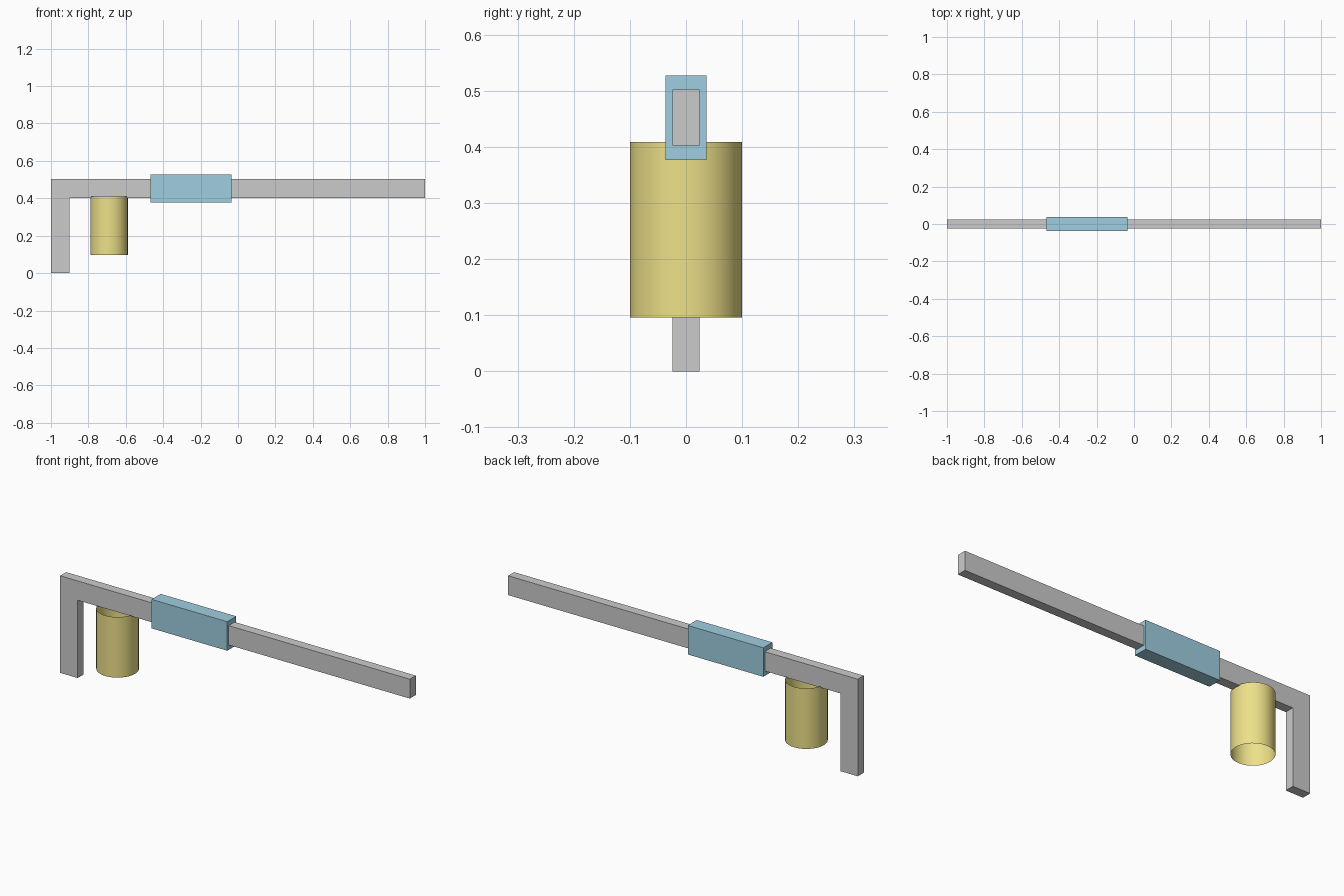
import bpy
import bmesh

if "Cube" in bpy.data.objects:
    bpy.data.objects.remove(bpy.data.objects["Cube"])


def finish(name, bm, color=None, smooth=False):
    mesh = bpy.data.meshes.new(name)
    bm.normal_update()
    bm.to_mesh(mesh)
    bm.free()
    obj = bpy.data.objects.new(name, mesh)
    bpy.context.collection.objects.link(obj)
    for p in mesh.polygons:
        p.use_smooth = smooth
    if color:
        mat = bpy.data.materials.new(name + "_color")
        mat.diffuse_color = color
        mat.use_nodes = True
        mat.node_tree.nodes["Principled BSDF"].inputs["Base Color"].default_value = mat.diffuse_color
        mesh.materials.append(mat)
    return obj


def extrude_profile(name, points, half_width, color=None):
    """Extrude an xz outline symmetrically about y = 0."""
    bm = bmesh.new()
    face = bm.faces.new([bm.verts.new((x, -half_width, z)) for x, z in points])
    ext = bmesh.ops.extrude_face_region(bm, geom=[face])
    moved = [v for v in ext["geom"] if isinstance(v, bmesh.types.BMVert)]
    bmesh.ops.translate(bm, verts=moved, vec=(0, 2 * half_width, 0))
    bmesh.ops.recalc_face_normals(bm, faces=bm.faces)
    return finish(name, bm, color)


# Long bar with a downturned leg
extrude_profile("bent_bar", [(-1, 0), (-0.9, 0), (-0.9, 0.402), (1, 0.402),
                             (1, 0.502), (-1, 0.502)], 0.0245)

# Block wrapped around the bar
extrude_profile("grip_sleeve", [(-0.468, 0.377), (-0.036, 0.377),
                                (-0.036, 0.527), (-0.468, 0.527)],
                0.0368, (0.35, 0.62, 0.75, 1))

# Open-ended tube hanging below the bar
bm = bmesh.new()
bmesh.ops.create_cone(bm, cap_ends=False, segments=32,
                      radius1=0.1, radius2=0.1, depth=0.313)
bmesh.ops.translate(bm, verts=bm.verts, vec=(-0.689, 0, 0.252))
finish("hanging_tube", bm, (0.85, 0.75, 0.25, 1), smooth=True)
